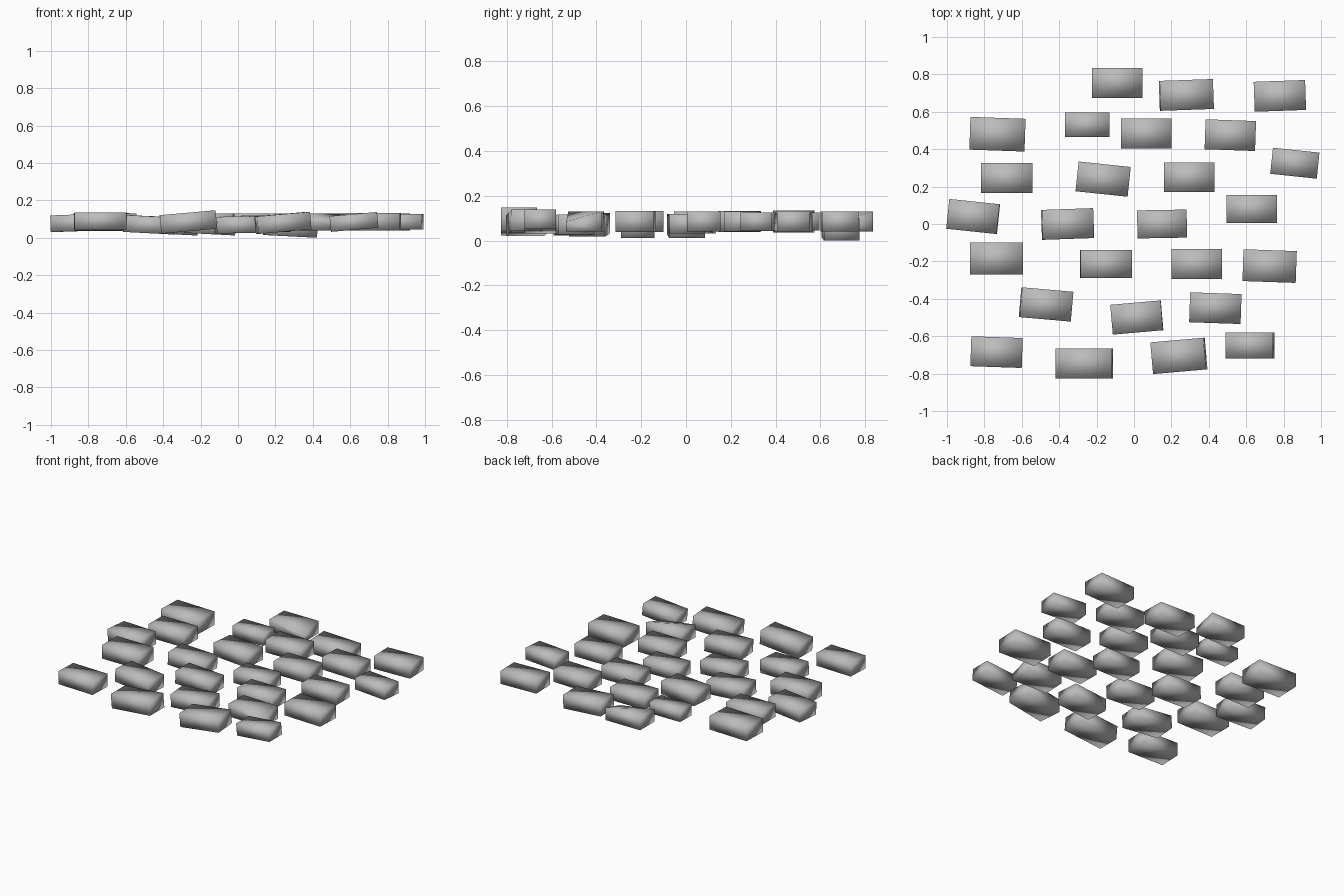
import bpy
import bmesh
from math import radians
from mathutils import Euler, Matrix, Vector

default_cube = bpy.data.objects.get("Cube")
if default_cube:
    bpy.data.objects.remove(default_cube, do_unlink=True)

# One plain stone colour
stone = bpy.data.materials.new("stone grey")
stone.use_nodes = True
stone_colour = (0.5, 0.5, 0.5, 1)
stone.diffuse_color = stone_colour
stone.node_tree.nodes["Principled BSDF"].inputs["Base Color"].default_value = stone_colour


def brick(name, x, y, length, depth=0.16, yaw=0, pitch=0, z=0.085, chipped=False):
    """Add one loose brick: yaw turns it on the ground, pitch lifts its +x end."""
    height = 0.33 * length
    bm = bmesh.new()
    bmesh.ops.create_cube(bm, size=1, matrix=Matrix.Diagonal((length, depth, height, 1)))
    if chipped:
        # The front top corner is worn down
        for v in bm.verts:
            if v.co.x > 0 and v.co.y < 0 and v.co.z > 0:
                v.co.z -= height * 0.5
    turn = Euler((0, radians(-pitch), radians(yaw))).to_matrix().to_4x4()
    bm.transform(Matrix.Translation(Vector((x, y, z))) @ turn)
    mesh = bpy.data.meshes.new(name)
    bm.to_mesh(mesh)
    bm.free()
    mesh.materials.append(stone)
    mesh.shade_smooth()
    obj = bpy.data.objects.new(name, mesh)
    bpy.context.collection.objects.link(obj)


# Back course
brick("back_brick_centre", -.09, .755, .27, chipped=True)
brick("back_brick_inner", .28, .69, .285, yaw=2, pitch=-3, z=.055)
brick("back_brick_outer", .78, .685, .275, yaw=2)

# Second course
brick("second_brick_far_right", -.73, .48, .295, depth=.175, yaw=-2)
brick("second_brick_small", -.25, .53, .24, depth=.13)
brick("second_brick_centre", .065, .485, .27)
brick("second_brick_left", .515, .475, .27, yaw=-2)

# Third course
brick("third_brick_far_right", -.68, .245, .275)
brick("third_brick_right", -.165, .24, .28, yaw=-6)
brick("third_brick_left", .295, .25, .27)
brick("third_brick_far_left", .86, .325, .25, depth=.14, yaw=-6)

# Middle course
brick("middle_brick_far_right", -.86, .04, .27, yaw=-6, pitch=2, z=.08)
brick("middle_brick_right", -.355, 0, .275, yaw=2, pitch=-3, z=.065)
brick("middle_brick_centre", .15, 0, .265, depth=.15, yaw=1, z=.075)
brick("middle_brick_left", .63, .08, .27, depth=.15)

# Fifth course
brick("fifth_brick_far_right", -.735, -.185, .285, depth=.17)
brick("fifth_brick_right", -.15, -.215, .275, depth=.15, pitch=-3, z=.065)
brick("fifth_brick_left", .335, -.215, .27)
brick("fifth_brick_far_left", .725, -.225, .285, depth=.17, yaw=-2)

# Sixth course
brick("sixth_brick_right", -.47, -.43, .275, yaw=-5, pitch=-3, z=.07)
brick("sixth_brick_centre", .015, -.5, .27, yaw=5, pitch=1, z=.07)
brick("sixth_brick_left", .435, -.45, .275, yaw=-2, chipped=True)

# Front course
brick("front_brick_far_right", -.735, -.685, .275, yaw=-2, z=.09)
brick("front_brick_right", -.265, -.745, .3, pitch=5)
brick("front_brick_centre", .24, -.705, .285, depth=.17, yaw=5, pitch=5, z=.08)
brick("front_brick_left", .62, -.65, .255, depth=.14, pitch=5)
